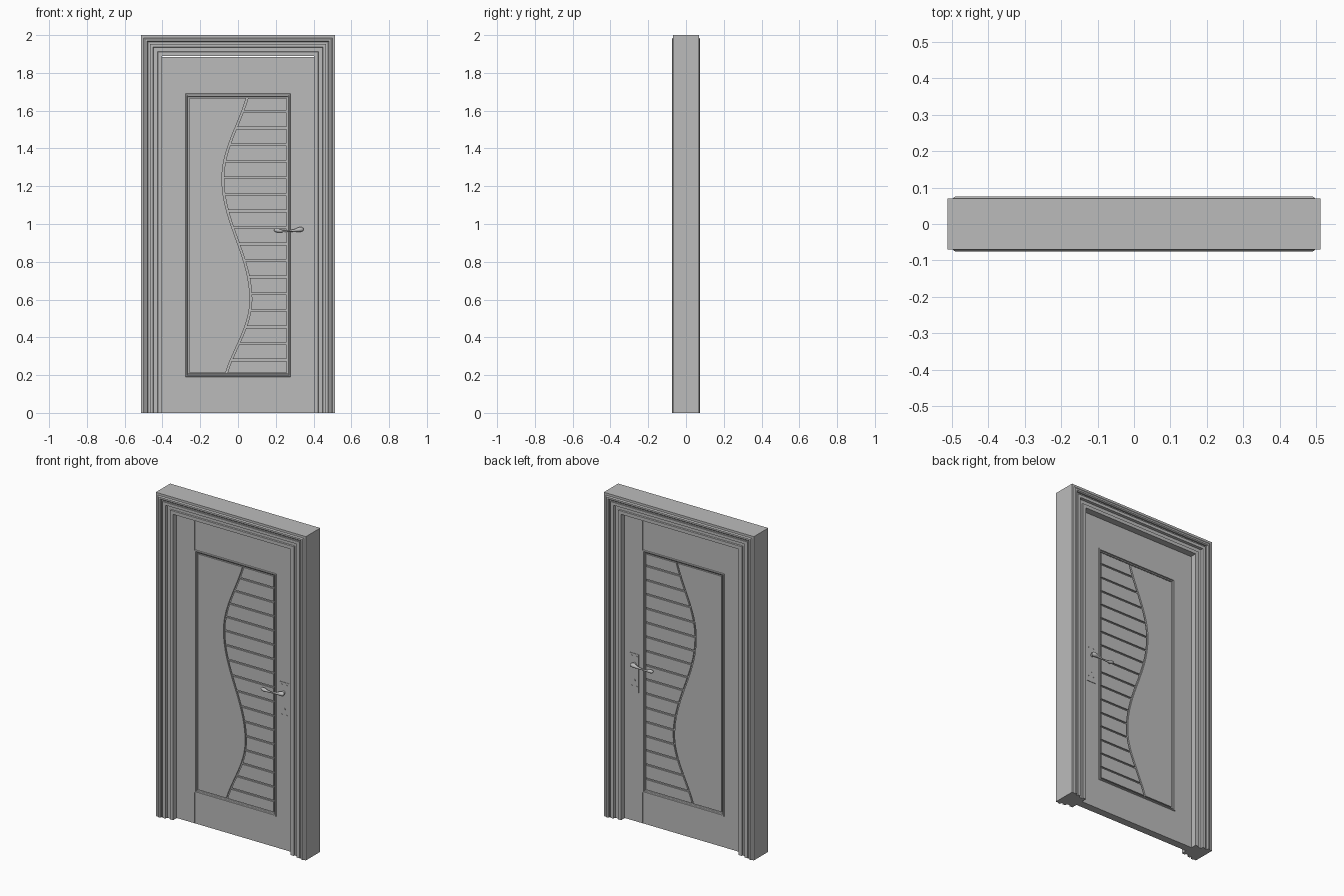
import bpy, bmesh, math
from mathutils import Matrix, Vector

old = bpy.data.objects.get("Cube")
if old:
    bpy.data.objects.remove(old, do_unlink=True)

grey = bpy.data.materials.new("plain_grey")
grey.use_nodes = True
grey.diffuse_color = (0.5, 0.5, 0.5, 1)
grey.node_tree.nodes["Principled BSDF"].inputs["Base Color"].default_value = (0.5, 0.5, 0.5, 1)


def finish(name, bm):
    bmesh.ops.recalc_face_normals(bm, faces=bm.faces)
    mesh = bpy.data.meshes.new(name)
    bm.to_mesh(mesh)
    bm.free()
    mesh.materials.append(grey)
    obj = bpy.data.objects.new(name, mesh)
    bpy.context.collection.objects.link(obj)
    return obj


def prism(name, outline, y0, y1):
    """Extrude an x-z outline through the thickness."""
    bm = bmesh.new()
    rings = [[bm.verts.new((x, y, z)) for x, z in outline] for y in (y0, y1)]
    n = len(outline)
    for ring in rings:
        bm.faces.new(ring)
    for i in range(n):
        j = (i + 1) % n
        bm.faces.new((rings[0][i], rings[0][j], rings[1][j], rings[1][i]))
    return finish(name, bm)


def board(name, x0, x1, z0, z1, y0, y1):
    return prism(name, [(x0, z0), (x1, z0), (x1, z1), (x0, z1)], y0, y1)


def surround(name, half_profile, half_width, z0, z1, closed):
    """Mitred sweep of a profile (inset, depth), the same on both faces."""
    profile = half_profile + [(d, -y) for d, y in reversed(half_profile)]
    bm = bmesh.new()
    stations = []
    for sx, top in ((-1, 0), (-1, 1), (1, 1), (1, 0)):
        ring = []
        for d, y in profile:
            low = z0 + d if closed else z0
            ring.append(bm.verts.new((sx * (half_width - d), y, z1 - d if top else low)))
        stations.append(ring)
    n = len(profile)
    for k in range(4 if closed else 3):
        a, b = stations[k], stations[(k + 1) % 4]
        for i in range(n):
            j = (i + 1) % n
            bm.faces.new((a[i], a[j], b[j], b[i]))
    if not closed:
        bm.faces.new(stations[0])
        bm.faces.new(stations[-1])
    return finish(name, bm)


def peg(name, x, z, radius, y0, y1, sides=16):
    """Round pin running through y."""
    bm = bmesh.new()
    place = Matrix.Translation((x, (y0 + y1) / 2, z)) @ Matrix.Rotation(math.pi / 2, 4, 'X')
    bmesh.ops.create_cone(bm, cap_ends=True, segments=sides, radius1=radius,
                          radius2=radius, depth=abs(y1 - y0), matrix=place)
    return finish(name, bm)


# Stepped door frame with a raised casing and two grooves
casing = [(0, 0.07), (0.014, 0.07), (0.021, 0.075), (0.031, 0.075), (0.036, 0.069),
          (0.036, 0.06), (0.046, 0.06), (0.046, 0.068), (0.064, 0.068),
          (0.066, 0.052), (0.088, 0.052), (0.09, 0.06), (0.111, 0.06)]
surround("door_frame", casing, 0.513, 0, 2, False)

# Door leaf: two stiles and two rails around the opening
for side, s in (("left", 1), ("right", -1)):
    board(side + "_stile", *sorted((s * 0.279, s * 0.402)), 0, 1.885, -0.024, 0.024)
board("bottom_rail", -0.279, 0.279, 0, 0.19, -0.0235, 0.0235)
board("top_rail", -0.279, 0.279, 1.69, 1.885, -0.0235, 0.0235)
board("panel_core", -0.275, 0.275, 0.195, 1.685, -0.012, 0.012)

# Moulding around the panel opening
bead = [(0, 0.023), (0.003, 0.029), (0.009, 0.029), (0.011, 0.023), (0.016, 0.02), (0.018, 0.012)]
surround("panel_moulding", bead, 0.279, 0.19, 1.69, True)


# Wavy dividing line across the panel
BULGE_HIGH, BULGE_LOW = 1.24, 0.6


def wave(z):
    if z > BULGE_HIGH:
        phase = (z - BULGE_HIGH) * 5.6
    elif z < BULGE_LOW:
        phase = math.pi + (BULGE_LOW - z) * 6.2
    else:
        phase = math.pi * (BULGE_HIGH - z) / (BULGE_HIGH - BULGE_LOW)
    return -0.006 - 0.074 * math.cos(phase)


def wave_edge(z0, z1, steps, offset):
    heights = [z0 + (z1 - z0) * i / steps for i in range(steps + 1)]
    return [(wave(z) + offset, z) for z in heights]


EDGE, LOW, HIGH, GAP = 0.257, 0.212, 1.668, 0.005
prism("plain_panel", [(-EDGE, HIGH), (-EDGE, LOW)] + wave_edge(LOW, HIGH, 64, -GAP),
      -0.021, 0.021)

# Horizontal slats ending on the wave
cuts = [LOW - GAP] + [0.28 + i * 0.0877 for i in range(16)] + [HIGH + GAP]
for i, (z0, z1) in enumerate(zip(cuts, cuts[1:])):
    z0, z1 = z0 + GAP, z1 - GAP
    prism(f"slat_{i + 1}", [(EDGE, z1), (EDGE, z0)] + wave_edge(z0, z1, 6, GAP), -0.021, 0.021)


# Lever handles, back plates, keyholes and screws on both faces
def lever(name, s):
    curve = bpy.data.curves.new(name, 'CURVE')
    curve.dimensions = '3D'
    curve.bevel_depth = 0.01
    curve.bevel_resolution = 3
    curve.use_fill_caps = True
    path = [(0.348, 0.972, 0.4), (0.338, 0.972, 1.3), (0.32, 0.97, 1.3), (0.3, 0.966, 0.7),
            (0.265, 0.962, 0.45), (0.235, 0.962, 0.6), (0.215, 0.965, 1.1),
            (0.198, 0.967, 1.0), (0.19, 0.967, 0.3)]
    spline = curve.splines.new('POLY')
    spline.points.add(len(path) - 1)
    for point, (x, z, r) in zip(spline.points, path):
        point.co = (x, s * 0.047, z, 1)
        point.radius = r
    curve.materials.append(grey)
    bpy.context.collection.objects.link(bpy.data.objects.new(name, curve))


for face, s in (("front", -1), ("back", 1)):
    board(face + "_handle_plate", 0.304, 0.366, 0.8, 1.035, s * 0.02, s * 0.027)
    peg(face + "_handle_neck", 0.332, 0.972, 0.01, s * 0.025, s * 0.047)
    peg(face + "_keyhole_ring", 0.335, 0.87, 0.008, s * 0.025, s * 0.029)
    for i, (x, z) in enumerate(((0.318, 0.835), (0.352, 0.835), (0.318, 1.02), (0.352, 1.02))):
        peg(f"{face}_plate_screw_{i + 1}", x, z, 0.004, s * 0.025, s * 0.029, 8)
    lever(face + "_lever", s)
